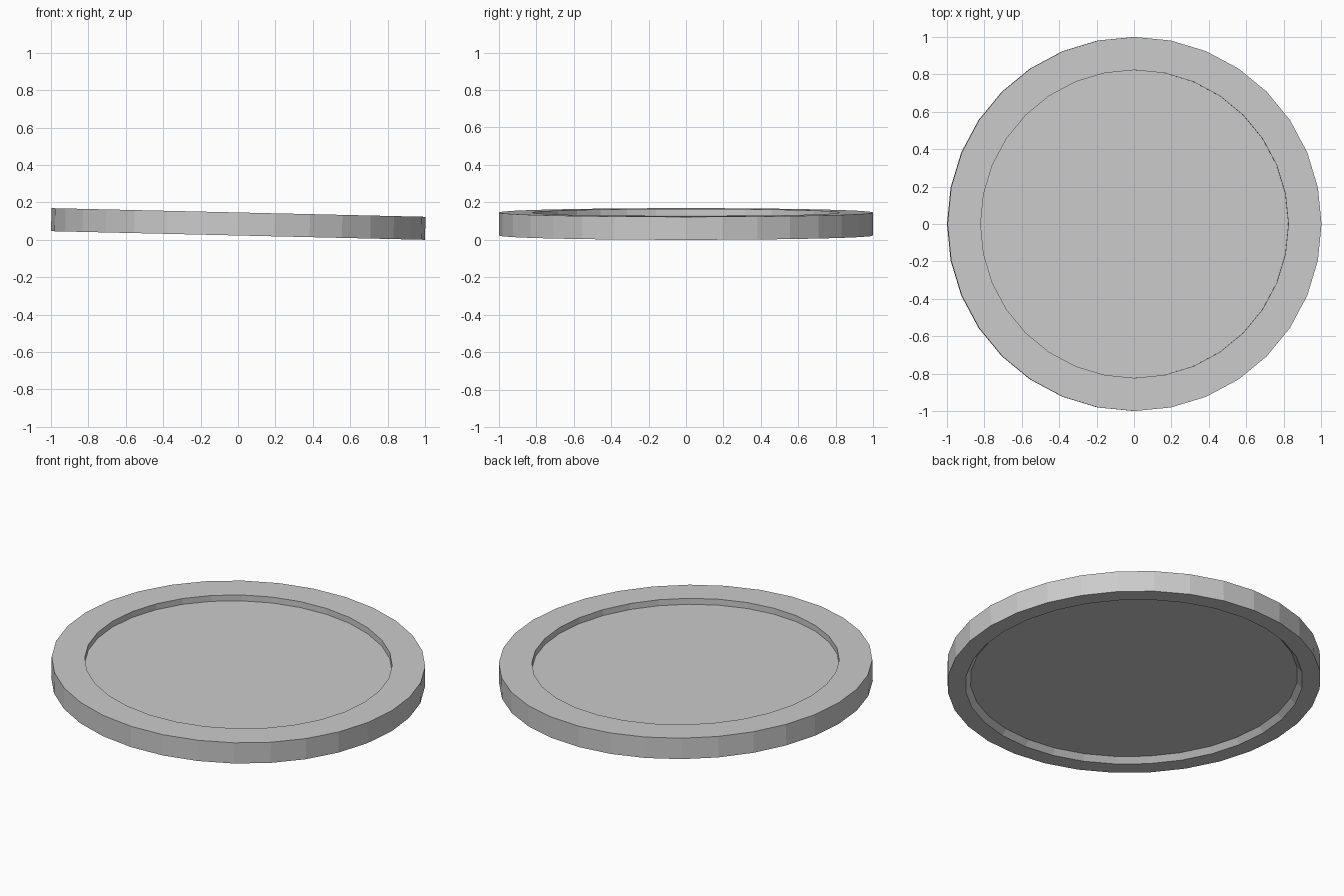
import bpy, bmesh
from math import cos, sin, pi
from mathutils import Matrix

if "Cube" in bpy.data.objects:
    bpy.data.objects.remove(bpy.data.objects["Cube"])

SIDES = 32
TILT = 0.0231      # slight lean: left edge higher than right
THICK = 0.123

# (radius, height) rings from the upper floor, over the rim, to the lower floor
PROFILE = [
    (0.823, THICK - 0.035),  # upper recess floor edge
    (0.823, THICK),          # inner edge of upper rim
    (1.0, THICK),            # outer edge of upper rim
    (1.0, 0.0),              # outer edge of lower rim
    (0.904, 0.0),            # inner edge of lower rim
    (0.877, 0.031),          # lower recess floor edge
]


def ring(bm, radius, z):
    return [bm.verts.new((radius * cos(2 * pi * i / SIDES),
                          radius * sin(2 * pi * i / SIDES), z))
            for i in range(SIDES)]


bm = bmesh.new()
rings = [ring(bm, r, z) for r, z in PROFILE]

# Recess walls, rims and outer band
for a, b in zip(rings, rings[1:]):
    for i in range(SIDES):
        j = (i + 1) % SIDES
        bm.faces.new((a[i], b[i], b[j], a[j]))

# Recess floors
bm.faces.new(rings[0])
bm.faces.new(rings[-1][::-1])
bmesh.ops.recalc_face_normals(bm, faces=bm.faces)

# Lean the disc and rest its lowest edge on the ground
bmesh.ops.transform(bm, matrix=Matrix.Rotation(TILT, 4, 'Y'), verts=bm.verts)
low = min(v.co.z for v in bm.verts)
bmesh.ops.translate(bm, vec=(0, 0, -low), verts=bm.verts)

mesh = bpy.data.meshes.new("rimmed_disc")
bm.to_mesh(mesh)
bm.free()
bpy.context.collection.objects.link(bpy.data.objects.new("rimmed_disc", mesh))
